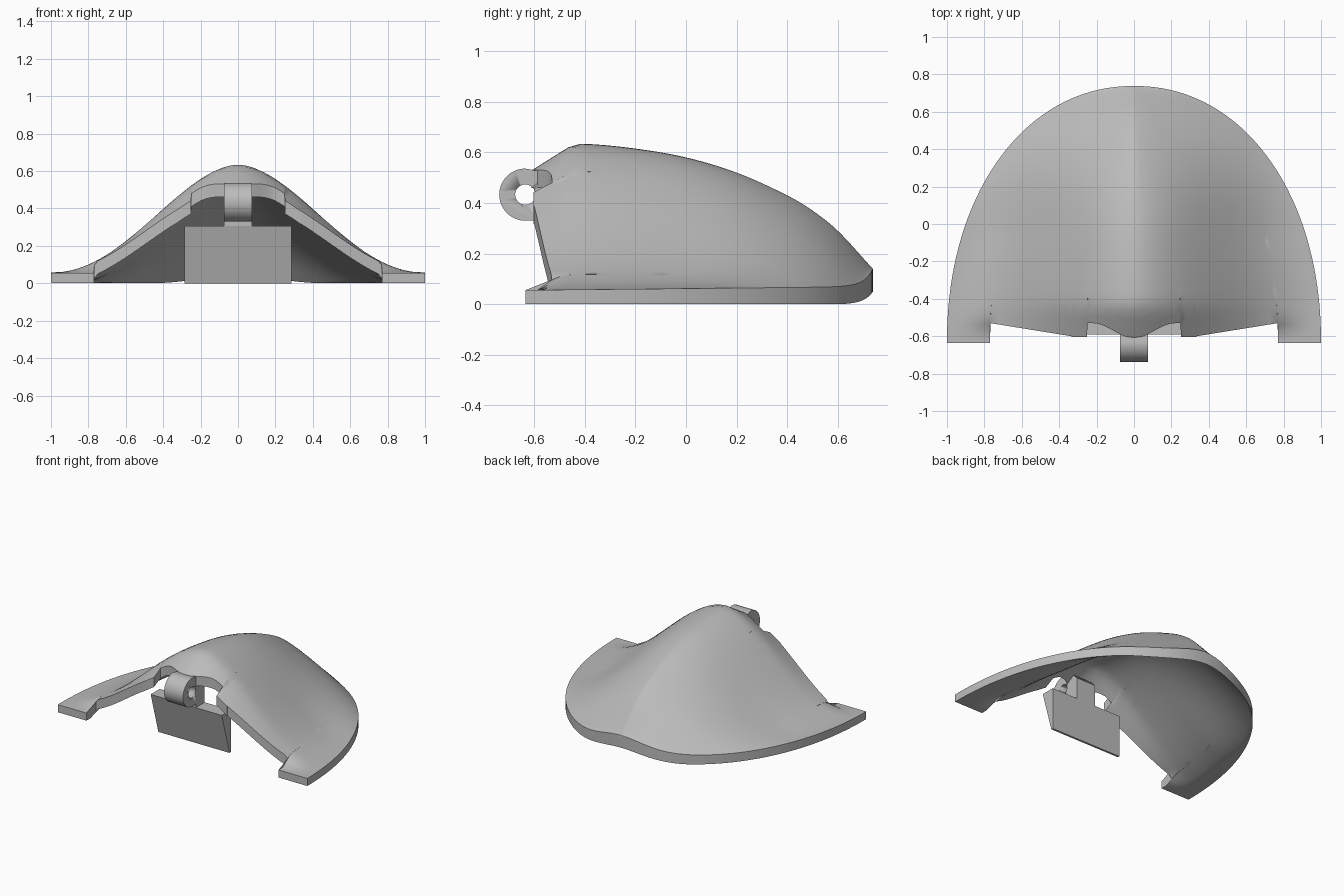
import bpy, bmesh, math

cube = bpy.data.objects.get("Cube")
if cube:
    bpy.data.objects.remove(cube)

grey = bpy.data.materials.new("plain_grey")
grey.use_nodes = True
grey.diffuse_color = (0.5, 0.5, 0.5, 1)
grey.node_tree.nodes["Principled BSDF"].inputs["Base Color"].default_value = (0.5, 0.5, 0.5, 1)

FRONT, BACK = -0.635, 0.738


def finish(name, bm, smooth=True):
    bmesh.ops.remove_doubles(bm, verts=bm.verts, dist=0.0002)
    bmesh.ops.recalc_face_normals(bm, faces=bm.faces)
    mesh = bpy.data.meshes.new(name)
    bm.to_mesh(mesh)
    bm.free()
    mesh.materials.append(grey)
    ob = bpy.data.objects.new(name, mesh)
    bpy.context.collection.objects.link(ob)
    if smooth:
        bpy.ops.object.select_all(action='DESELECT')
        ob.select_set(True)
        bpy.context.view_layer.objects.active = ob
        bpy.ops.object.shade_smooth_by_angle(angle=math.radians(35))
    return ob


def curve(points, t):
    """Smooth interpolation through (position, value) pairs."""
    t = min(max(t, points[0][0]), points[-1][0])
    last = len(points) - 1

    def slope(k):
        a, b = points[max(k - 1, 0)], points[min(k + 1, last)]
        return (b[1] - a[1]) / (b[0] - a[0])
    i = 0
    while i < last - 1 and t > points[i + 1][0]:
        i += 1
    (x0, y0), (x1, y1) = points[i], points[i + 1]
    h = x1 - x0
    s = (t - x0) / h
    return ((2*s**3 - 3*s*s + 1) * y0 + (s**3 - 2*s*s + s) * h * slope(i)
            + (3*s*s - 2*s**3) * y1 + (s**3 - s*s) * h * slope(i + 1))


def step(a, b, t):
    t = min(max((t - a) / (b - a), 0), 1)
    return t * t * (3 - 2 * t)


RIDGE = [(-0.64, 0.51), (-0.6, 0.535), (-0.5, 0.598), (-0.45, 0.627), (-0.4, 0.634),
         (-0.2, 0.615), (0, 0.58), (0.2, 0.52), (0.4, 0.43), (0.5, 0.37),
         (0.6, 0.29), (BACK, 0.14)]


def half_width(y):
    k = min(max((y - FRONT) / (BACK - FRONT), 0), 1)
    return (1 - k ** 2.1) ** (1 / 2.1)


def bump(y):
    return math.exp(-(half_width(y) / 0.25) ** 2)


# Height of the outer skin: bell section in front, straighter towards the tail
def top(u, y):
    rim = 0.062 + 0.01 * y + 0.07 * bump(y)
    bell = (1 + math.cos(math.pi * u ** 0.9)) / 2
    tail = 1 - u ** 1.2
    mix = step(-0.1, 0.6, y)
    rise = max(curve(RIDGE, y) - rim, 0) * (bell * (1 - mix) + tail * mix)
    if u > 0.765:
        rise *= step(-0.59, -0.5, y)
    return rim + rise


# Front edge: shallow arch, lips beside it, slanted arms, projecting feet
def front_edge(u):
    if u <= 0.25:
        return -0.61 + 0.08 * step(0, 0.22, u)
    if u < 0.335:
        return -0.603
    if u < 0.77:
        return -0.6 + 0.07 * (u - 0.335) / 0.435
    return FRONT


def build_shell():
    bm = bmesh.new()
    half = sorted([i / 36 for i in range(1, 37)] + [0.25, 0.2505, 0.335, 0.7695, 0.77])
    cols = [-u for u in reversed(half)] + [0] + half
    rows = 44
    outer, inner = [], []
    for j in range(rows + 1):
        t = j / rows
        lead = math.sin(t * math.pi / 2)
        a, b = [], []
        for c in cols:
            u = abs(c)
            y0 = front_edge(u)
            y = y0 + (BACK - y0) * lead
            x = c * half_width(y)
            z = top(u, y)
            a.append(bm.verts.new((x, y, z)))
            b.append(bm.verts.new((x, y, max(0.001, z - 0.07 - 0.02 * bump(y)))))
        outer.append(a)
        inner.append(b)
    n = len(cols) - 1
    for j in range(rows):
        for i in range(n):
            for g in (outer, inner):
                bm.faces.new((g[j][i], g[j][i+1], g[j+1][i+1], g[j+1][i]))
        for i in (0, n):
            bm.faces.new((outer[j][i], outer[j+1][i], inner[j+1][i], inner[j][i]))
    for i in range(n):
        bm.faces.new((outer[0][i], outer[0][i+1], inner[0][i+1], inner[0][i]))
    return finish("shell", bm)


def extrude_x(name, profile, half, smooth=False):
    bm = bmesh.new()
    sides = [[bm.verts.new((s * half, y, z)) for y, z in profile] for s in (-1, 1)]
    for s in sides:
        bm.faces.new(s)
    n = len(profile)
    for i in range(n):
        k = (i + 1) % n
        bm.faces.new((sides[0][i], sides[0][k], sides[1][k], sides[1][i]))
    return finish(name, bm, smooth)


build_shell()

# Wedge-shaped plate under the arch
extrude_x("mount_plate", [(-0.505, 0), (-0.49, 0), (-0.49, 0.305), (-0.592, 0.305)], 0.285)

# Hinge lug: rounded nose joined to the plate
CY, CZ, R, HOLE = -0.635, 0.433, 0.103, 0.04
nose = [(CY + R * math.cos(a), CZ + R * math.sin(a))
        for a in (math.pi / 2 + math.pi * i / 24 for i in range(25))]
lug = extrude_x("hinge_lug", nose + [(-0.59, 0.33), (-0.59, 0.304), (-0.49, 0.304),
                                     (-0.49, 0.46), (-0.55, 0.52)], 0.076, True)

# Pin hole through the lug
hole = extrude_x("pin_hole_cutter",
                 [(CY + HOLE * math.cos(i * math.pi / 16), CZ + HOLE * math.sin(i * math.pi / 16))
                  for i in range(32)], 0.2, True)
hole.hide_render = True
hole.hide_viewport = True
cut = lug.modifiers.new("pin_hole", 'BOOLEAN')
cut.object = hole
cut.solver = 'EXACT'
